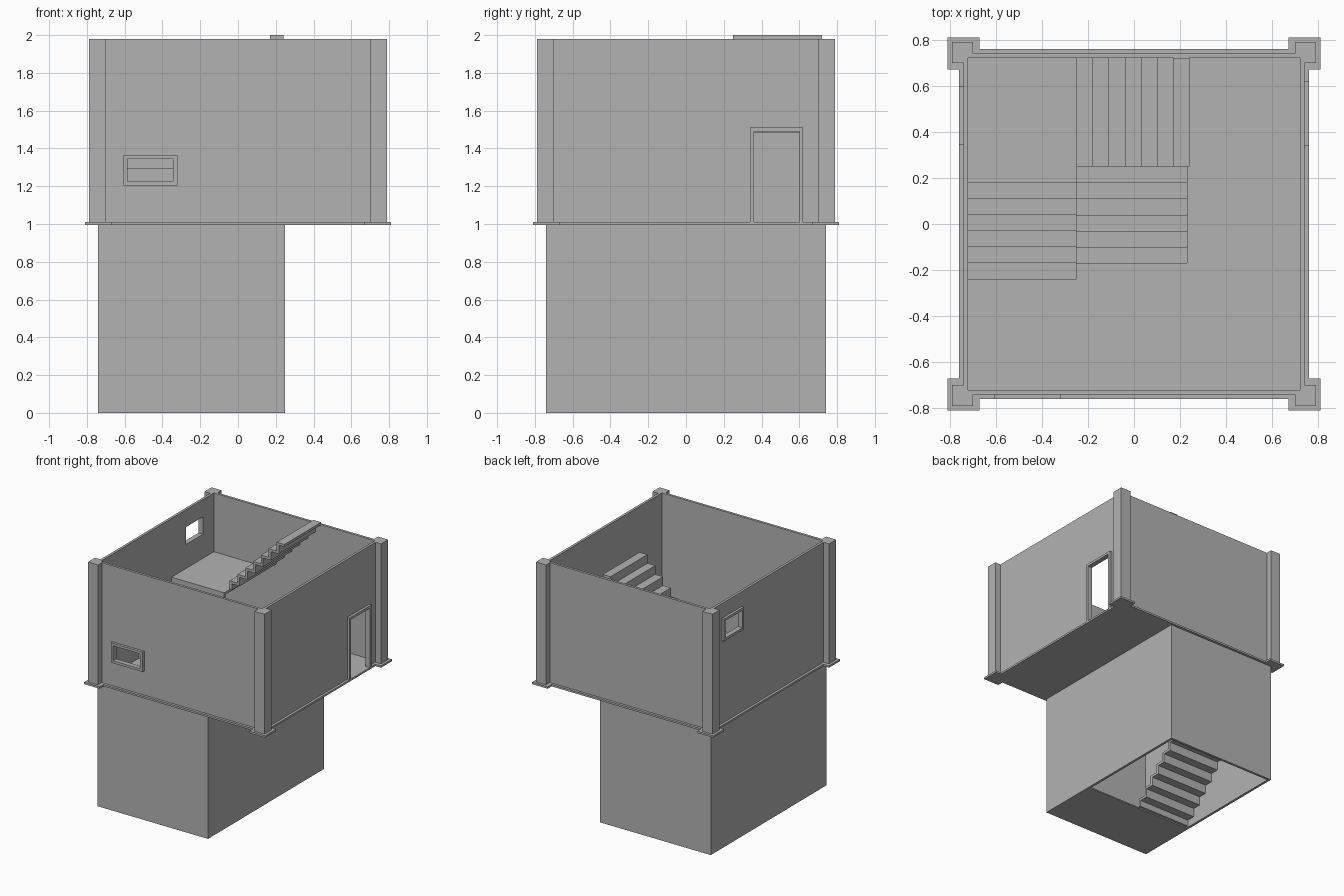
import bpy
import bmesh
from mathutils import Vector

if "Cube" in bpy.data.objects:
    bpy.data.objects.remove(bpy.data.objects["Cube"], do_unlink=True)

plaster = bpy.data.materials.new("plain_grey")
plaster.use_nodes = True
GREY = (0.45, 0.45, 0.45, 1)
plaster.diffuse_color = GREY
plaster.node_tree.nodes["Principled BSDF"].inputs["Base Color"].default_value = GREY

# Maps outline coordinates (u, v) and depth d to space
PLANES = {
    "xy": lambda u, v, d: (u, v, d),
    "xz": lambda u, v, d: (u, d, v),
    "yz": lambda u, v, d: (d, u, v),
}


def panel(name, plane, loops, start, end):
    """Solid plate from an outline and optional hole outlines."""
    place = PLANES[plane]
    bm = bmesh.new()
    edges = []
    for loop in loops:
        verts = [bm.verts.new(place(u, v, start)) for u, v in loop]
        edges += [bm.edges.new((a, b)) for a, b in zip(verts, verts[1:] + verts[:1])]
    bmesh.ops.triangle_fill(bm, edges=edges, use_beauty=True)
    result = bmesh.ops.extrude_face_region(bm, geom=bm.faces[:], use_keep_orig=True)
    moved = [g for g in result["geom"] if isinstance(g, bmesh.types.BMVert)]
    bmesh.ops.translate(bm, verts=moved, vec=Vector(place(0, 0, end - start)))
    bmesh.ops.recalc_face_normals(bm, faces=bm.faces[:])
    mesh = bpy.data.meshes.new(name)
    bm.to_mesh(mesh)
    bm.free()
    mesh.materials.append(plaster)
    obj = bpy.data.objects.new(name, mesh)
    bpy.context.collection.objects.link(obj)
    return obj


def rect(u0, u1, v0, v1):
    return [(u0, v0), (u1, v0), (u1, v1), (u0, v1)]


def flight(name, plane, start, direction, base, rise, side0, side1):
    """Folded stair of seven steps with a stepped underside."""
    run, thick, top = 0.07, 0.02, []
    for k in range(7):
        z = base + (k + 1) * rise
        top += [(k * run, z), ((k + 1) * run, z)]
    under = [(min(u + thick, 7 * run), z - thick) for u, z in reversed(top)]
    outline = [(0, base)] + top + under + [(thick, base)]
    panel(name, plane, [[(start + direction * u, z) for u, z in outline]], side0, side1)


FLOOR, TOP = 1.01, 1.98
OUT, INN, LEDGE = 0.74, 0.72, 0.76

# Lower stairwell
panel("lower_walls", "xy", [rect(-OUT, 0.25, -OUT, OUT), rect(-INN, 0.23, -INN, INN)], 0, 0.995)
panel("lower_floor", "xy", [rect(-INN, 0.23, -INN, -0.24)], 0, 0.01)

# Room floor with widened corners and stair opening
corner = [(LEDGE, 0.67), (0.81, 0.67), (0.81, 0.81), (0.67, 0.81), (0.67, LEDGE)]
outline = []
for sx, sy in ((1, 1), (-1, 1), (-1, -1), (1, -1)):
    pts = [(sx * x, sy * y) for x, y in corner]
    outline += pts if sx * sy > 0 else pts[::-1]
panel("room_floor", "xy", [outline, rect(-INN, 0.23, -0.24, INN)], 0.995, FLOOR)

# Room walls
front_hole = rect(-0.585, -0.345, 1.225, 1.345)
side_hole = rect(0.365, 0.58, 1.70, 1.84)
panel("front_wall", "xz", [rect(-OUT, OUT, FLOOR, TOP), front_hole], -OUT, -INN)
panel("back_wall", "xz", [rect(-OUT, OUT, FLOOR, TOP)], INN, OUT)
panel("right_wall", "yz", [rect(-INN, INN, FLOOR, TOP), side_hole], -OUT, -INN)
doorway = [(0.36, FLOOR), (0.36, 1.49), (0.60, 1.49), (0.60, FLOOR)]
panel("left_wall", "yz",
      [[(-INN, FLOOR)] + doorway + [(INN, FLOOR), (INN, TOP), (-INN, TOP)]], INN, OUT)

# Window and door surrounds
panel("front_window_frame", "xz", [rect(-0.605, -0.32, 1.205, 1.365), front_hole], -LEDGE, -OUT)
panel("side_window_frame", "yz", [rect(0.345, 0.60, 1.68, 1.86), side_hole], -LEDGE, -OUT)
panel("door_frame", "yz",
      [doorway + [(0.62, FLOOR), (0.62, 1.51), (0.34, 1.51), (0.34, FLOOR)]], OUT, LEDGE)

# Corner pillars wrapped round the walls
pillar = [(0.70, OUT), (0.70, 0.79), (0.79, 0.79), (0.79, 0.70), (OUT, 0.70), (OUT, OUT)]
for sx, xname in ((1, "left"), (-1, "right")):
    for sy, yname in ((1, "back"), (-1, "front")):
        panel(f"{yname}_{xname}_pillar", "xy", [[(sx * x, sy * y) for x, y in pillar]], FLOOR, TOP)

# Lower stairs: up to a landing and back
low_rise = 1.0 / 14
low_mid = 0.01 + 7 * low_rise
flight("lower_first_flight", "yz", -0.24, 1, 0.01, low_rise, -INN, -0.25)
panel("lower_landing", "xy", [rect(-INN, 0.23, 0.25, INN)], low_mid - 0.02, low_mid)
flight("lower_second_flight", "yz", 0.25, -1, low_mid, low_rise, -0.25, 0.23)

# Upper stairs: up to a landing and round the corner
up_rise = 0.99 / 14
up_mid = FLOOR + 7 * up_rise
flight("upper_first_flight", "yz", -0.24, 1, FLOOR, up_rise, -INN, -0.25)
panel("upper_landing", "xy", [rect(-INN, -0.25, 0.25, INN)], up_mid - 0.02, up_mid)
flight("upper_second_flight", "xz", -0.25, 1, up_mid, up_rise, 0.25, INN)
